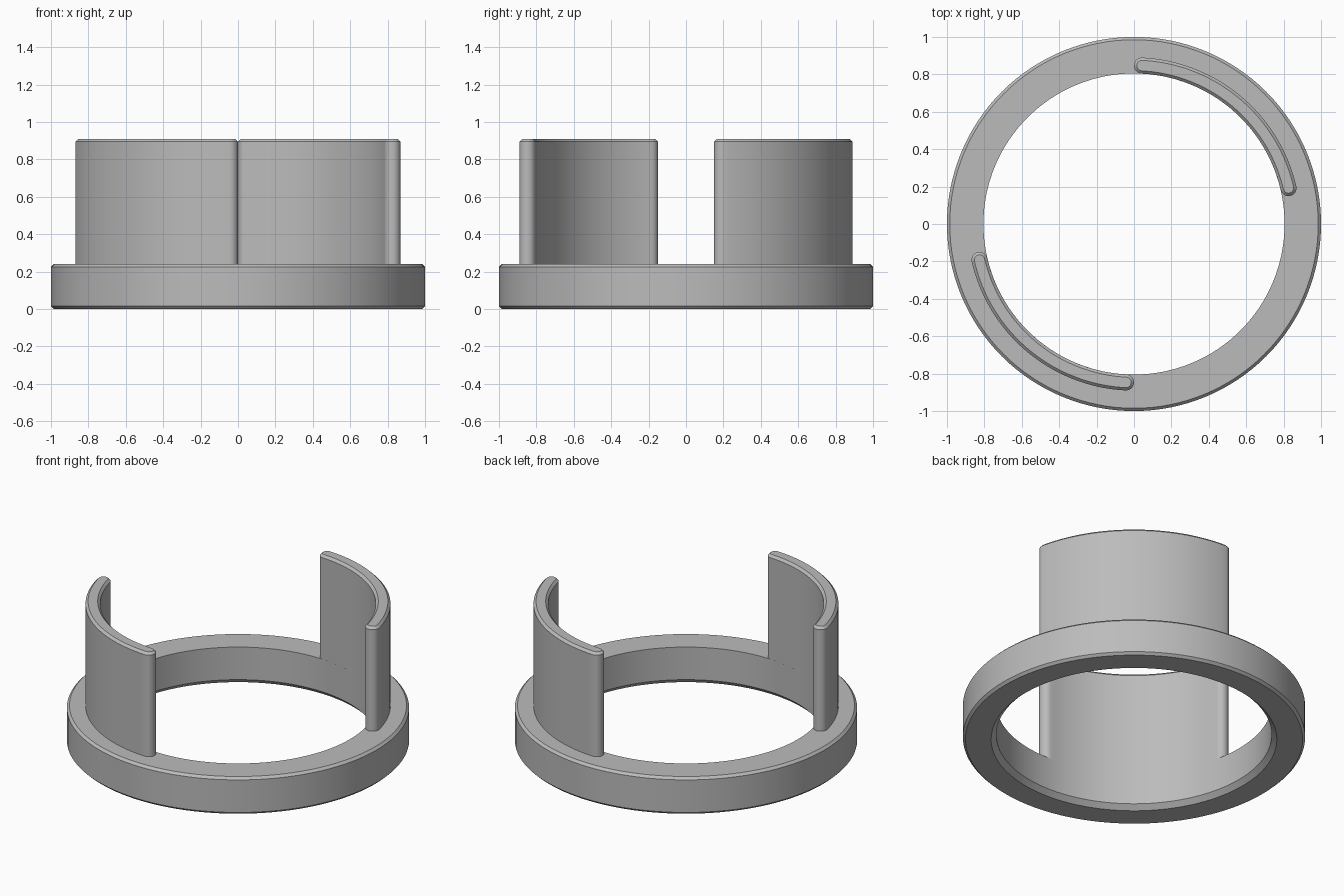
import bpy, bmesh
from math import sin, cos, pi, radians

cube = bpy.data.objects.get("Cube")
if cube:
    bpy.data.objects.remove(cube, do_unlink=True)

grey = bpy.data.materials.new("plain grey")
grey.use_nodes = True
colour = (0.5, 0.5, 0.5, 1)
grey.diffuse_color = colour
grey.node_tree.nodes["Principled BSDF"].inputs["Base Color"].default_value = colour

INNER, OUTER, BASE_TOP, TOP = 0.805, 1.0, 0.24, 0.91
CHAMFER, INNER_CHAMFER = 0.015, 0.03
WALL_MID, WALL_HALF = 0.848, 0.043


def finish(name, bm):
    bmesh.ops.recalc_face_normals(bm, faces=bm.faces)
    mesh = bpy.data.meshes.new(name)
    bm.to_mesh(mesh)
    bm.free()
    mesh.materials.append(grey)
    obj = bpy.data.objects.new(name, mesh)
    bpy.context.collection.objects.link(obj)
    bpy.ops.object.select_all(action='DESELECT')
    obj.select_set(True)
    bpy.context.view_layer.objects.active = obj
    bpy.ops.object.shade_smooth_by_angle(angle=radians(30))
    return obj


def bridge(bm, low, high):
    n = len(low)
    for i in range(n):
        j = (i + 1) % n
        bm.faces.new((low[i], low[j], high[j], high[i]))


# Base ring: chamfered section turned around the z axis
section = [
    (INNER + INNER_CHAMFER, 0), (OUTER - CHAMFER, 0), (OUTER, CHAMFER),
    (OUTER, BASE_TOP - CHAMFER), (OUTER - CHAMFER, BASE_TOP),
    (INNER, BASE_TOP), (INNER, INNER_CHAMFER),
]
STEPS = 128
bm = bmesh.new()
loops = []
for k in range(STEPS):
    a = 2 * pi * k / STEPS
    loops.append([bm.verts.new((r * cos(a), r * sin(a), z)) for r, z in section])
for k in range(STEPS):
    bridge(bm, loops[k], loops[(k + 1) % STEPS])
finish("base_ring", bm)


def wall_outline(half, start, end):
    """Curved slot outline with round ends."""
    points = []
    arc, cap = 40, 12
    span = end - start
    for i in range(arc + 1):
        a = start + span * i / arc
        points.append(((WALL_MID + half) * cos(a), (WALL_MID + half) * sin(a)))
    for i in range(1, cap):
        a = end + pi * i / cap
        points.append((WALL_MID * cos(end) + half * cos(a), WALL_MID * sin(end) + half * sin(a)))
    for i in range(arc + 1):
        a = end - span * i / arc
        points.append(((WALL_MID - half) * cos(a), (WALL_MID - half) * sin(a)))
    for i in range(1, cap):
        a = start + pi + pi * i / cap
        points.append((WALL_MID * cos(start) + half * cos(a), WALL_MID * sin(start) + half * sin(a)))
    return points


# Two opposite upright walls, chamfered around the top
for name, turn in (("back_left_wall", 0), ("front_right_wall", pi)):
    bm = bmesh.new()
    levels = []
    for z, half in ((BASE_TOP - 0.01, WALL_HALF), (TOP - CHAMFER, WALL_HALF), (TOP, WALL_HALF - CHAMFER)):
        outline = wall_outline(half, radians(13.1) + turn, radians(87.1) + turn)
        levels.append([bm.verts.new((x, y, z)) for x, y in outline])
    bridge(bm, levels[0], levels[1])
    bridge(bm, levels[1], levels[2])
    bm.faces.new(levels[0])
    bm.faces.new(levels[2])
    finish(name, bm)
